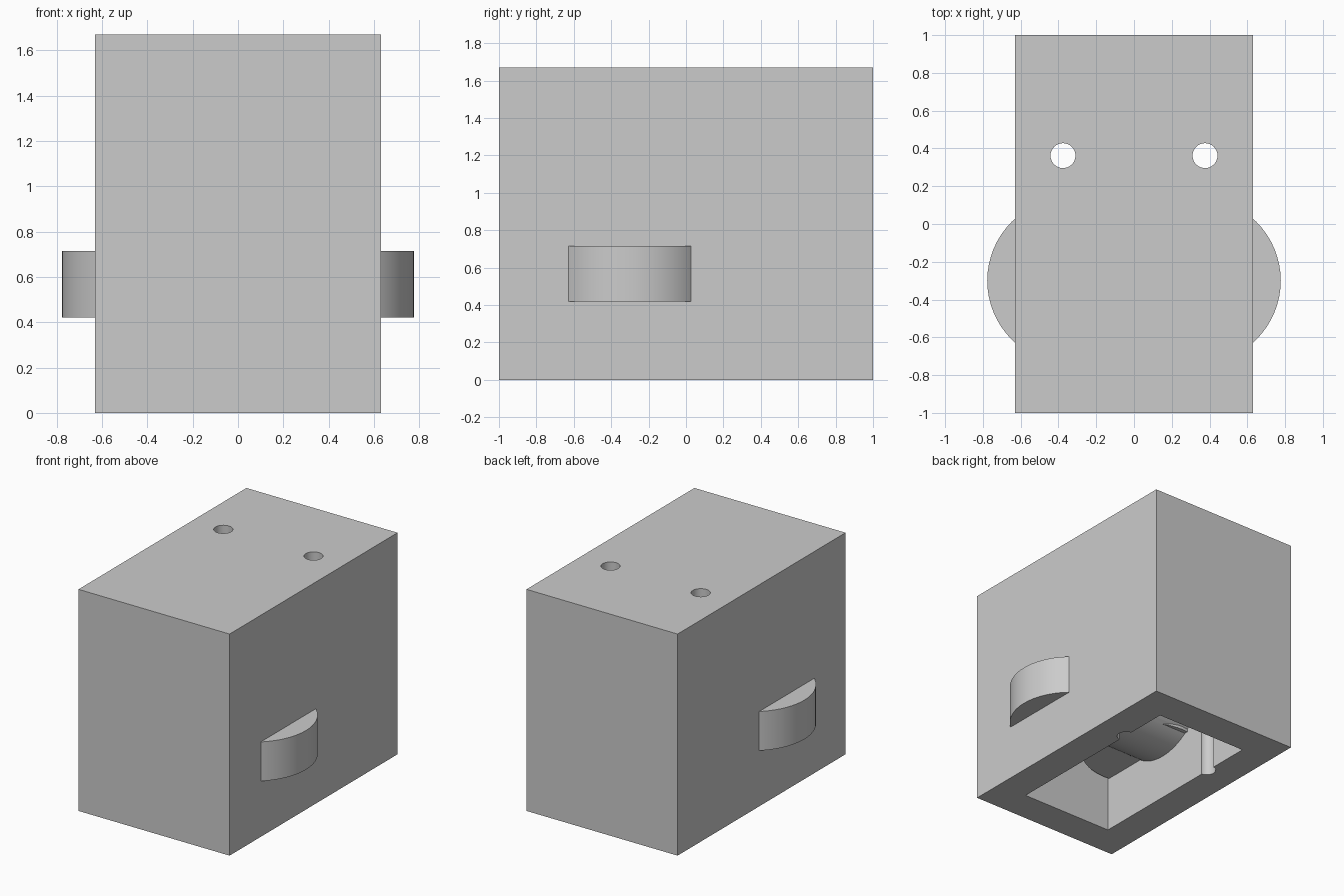
import bpy
import math

cube = bpy.data.objects.get("Cube")
if cube:
    bpy.data.objects.remove(cube, do_unlink=True)

GREY = (0.6, 0.6, 0.6, 1.0)
grey = bpy.data.materials.new("light_grey")
grey.use_nodes = True
grey.diffuse_color = GREY
grey.node_tree.nodes["Principled BSDF"].inputs["Base Color"].default_value = GREY


def finish(name):
    ob = bpy.context.object
    ob.name = name
    bpy.ops.object.transform_apply(location=True, rotation=True, scale=True)
    ob.data.materials.append(grey)
    return ob


def box(name, size, z_low):
    bpy.ops.mesh.primitive_cube_add(size=1, location=(0, 0, z_low + size[2] / 2))
    bpy.context.object.scale = size
    return finish(name)


def cylinder(name, radius, depth, location, rotation=(0, 0, 0), sides=64):
    bpy.ops.mesh.primitive_cylinder_add(vertices=sides, radius=radius, depth=depth,
                                        location=location, rotation=rotation)
    return finish(name)


def combine(target, tool, operation):
    mod = target.modifiers.new(operation.lower(), "BOOLEAN")
    mod.operation = operation
    mod.solver = "EXACT"
    mod.object = tool
    bpy.context.view_layer.objects.active = target
    bpy.ops.object.modifier_apply(modifier=mod.name)
    bpy.data.objects.remove(tool, do_unlink=True)


# Hollow housing, open at the bottom
housing = box("housing", (1.26, 2.0, 1.67), 0)
combine(housing, box("cavity_cutter", (0.77, 1.5, 1.52), -0.1), "DIFFERENCE")

# Side discs that bulge out through both walls
for side in (-1, 1):
    disc = cylinder("side_disc", 0.44, 0.295, (side * 0.337, -0.3, 0.5675))
    combine(housing, disc, "UNION")

# Cross drum inside the cavity
drum = cylinder("cross_drum", 0.43, 1.0, (0, -0.14, 0.77), (0, math.pi / 2, 0))
combine(housing, drum, "UNION")

# Two vertical bolt holes that run right through
for side in (-1, 1):
    hole = cylinder("bolt_hole_cutter", 0.066, 2.2, (side * 0.376, 0.362, 0.8), sides=32)
    combine(housing, hole, "DIFFERENCE")

# Smooth the round faces, keep the edges sharp
bpy.ops.object.select_all(action="DESELECT")
housing.select_set(True)
bpy.context.view_layer.objects.active = housing
bpy.ops.object.shade_smooth_by_angle(angle=math.radians(30))
